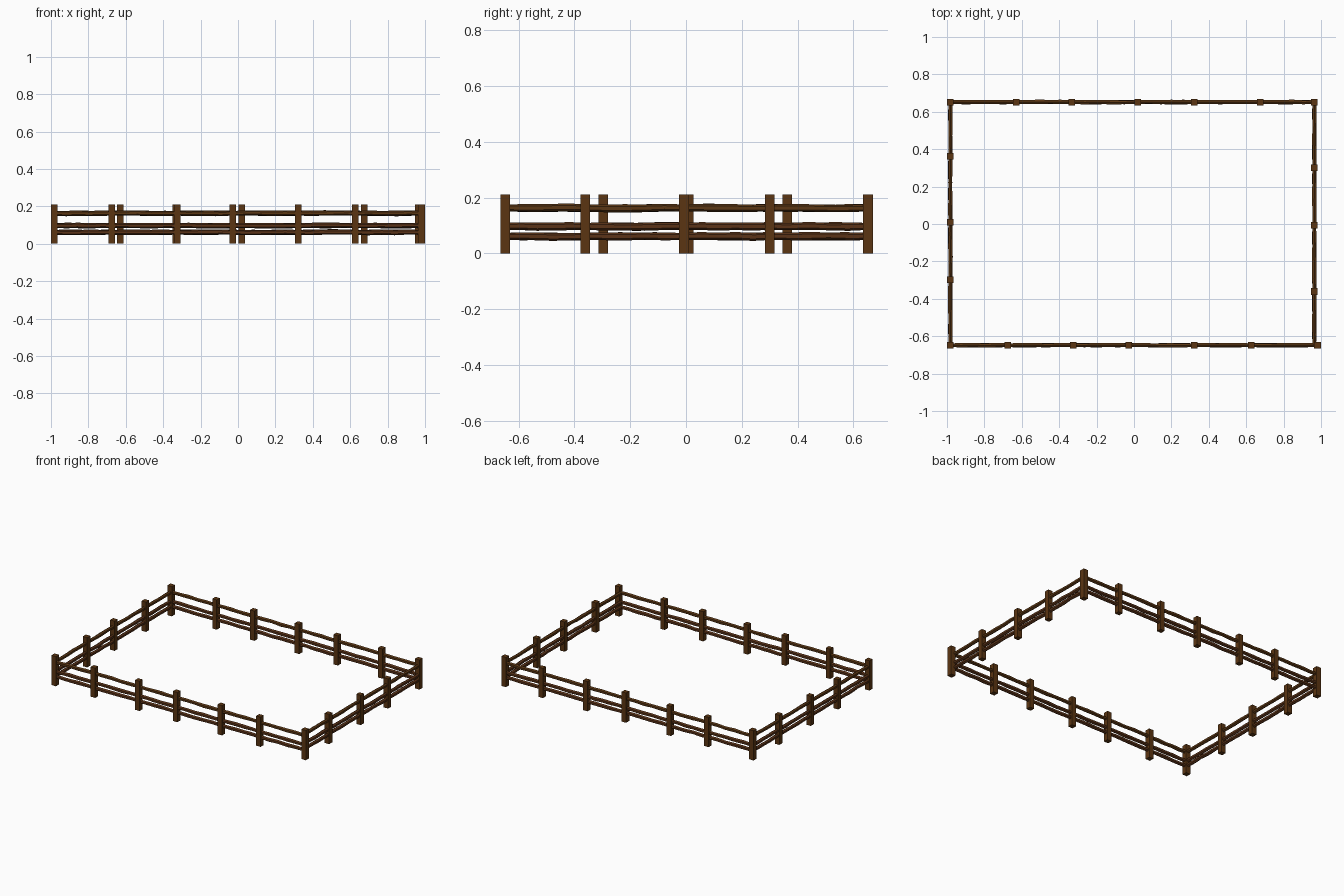
import bpy, bmesh, math, random
from mathutils import Vector

if "Cube" in bpy.data.objects:
    bpy.data.objects.remove(bpy.data.objects["Cube"])
random.seed(4)

def material(name, rgb):
    m = bpy.data.materials.new(name)
    m.diffuse_color = (*rgb, 1)
    m.use_nodes = True
    m.node_tree.nodes["Principled BSDF"].inputs["Base Color"].default_value = m.diffuse_color
    return m

post_brown = material("post brown", (0.105, 0.036, 0.006))
rail_brown = material("rail brown", (0.105, 0.038, 0.007))
rail_red = material("rail reddish brown", (0.105, 0.033, 0.009))

def finish(bm, name, mat):
    bmesh.ops.recalc_face_normals(bm, faces=bm.faces[:])
    me = bpy.data.meshes.new(name)
    bm.to_mesh(me)
    bm.free()
    me.materials.append(mat)
    ob = bpy.data.objects.new(name, me)
    bpy.context.collection.objects.link(ob)

# square post standing on the ground
W, H = 0.035, 0.211
def post(name, x, y):
    bm = bmesh.new()
    bmesh.ops.create_cube(bm, size=1)
    for v in bm.verts:
        v.co = Vector((x + v.co.x * W, y + v.co.y * W, (v.co.z + 0.5) * H))
    finish(bm, name, post_brown)

# slightly wobbly hewn rail, six-sided, running between two posts
SIDES, STEPS = 6, 5
def rail(name, a, b, z, mat):
    a, b = Vector((*a, z)), Vector((*b, z))
    side = (b - a).normalized().cross(Vector((0, 0, 1)))
    bm = bmesh.new()
    rings = []
    for i in range(STEPS + 1):
        end = i in (0, STEPS)
        r = 0.0115 if end else random.uniform(0.0115, 0.0135)
        c = a.lerp(b, i / STEPS)
        c.z += 0 if end else random.uniform(-0.002, 0.002)
        c += side * (0 if end else random.uniform(-0.0015, 0.0015))
        ring = []
        for k in range(SIDES):
            t = 2 * math.pi * (k + 0.5) / SIDES
            ring.append(bm.verts.new(c + side * math.cos(t) * r
                                     + Vector((0, 0, math.sin(t) * r * 1.1))))
        rings.append(ring)
    for p, q in zip(rings, rings[1:]):
        for k in range(SIDES):
            n = (k + 1) % SIDES
            bm.faces.new((p[k], p[n], q[n], q[k]))
    bm.faces.new(rings[0])
    bm.faces.new(rings[-1])
    finish(bm, name, mat)

# post positions along the four sides
F, B, L, R = -0.648, 0.652, -0.982, 0.964
sides = {
    "front": [(x, F) for x in (L, -0.674, -0.325, -0.028, 0.323, 0.626, 0.980)],
    "right": [(R, y) for y in (F, -0.361, -0.007, 0.300, B)],
    "back": [(x, B) for x in (R, 0.674, 0.323, 0.019, -0.332, -0.629, L)],
    "left": [(L, y) for y in (B, 0.363, 0.010, -0.297, F)],
}
levels = [("lower", 0.061, rail_red), ("middle", 0.097, rail_red), ("upper", 0.163, rail_brown)]

for side, pts in sides.items():
    for i, (a, b) in enumerate(zip(pts, pts[1:])):
        # the right side starts at the front corner post, which is already built
        if not (side == "right" and i == 0):
            post(f"{side}_post_{i}", *a)
        for label, z, mat in levels:
            rail(f"{side}_{label}_rail_{i}", a, b, z, mat)
post("front_right_corner_post", 0.981, F)
